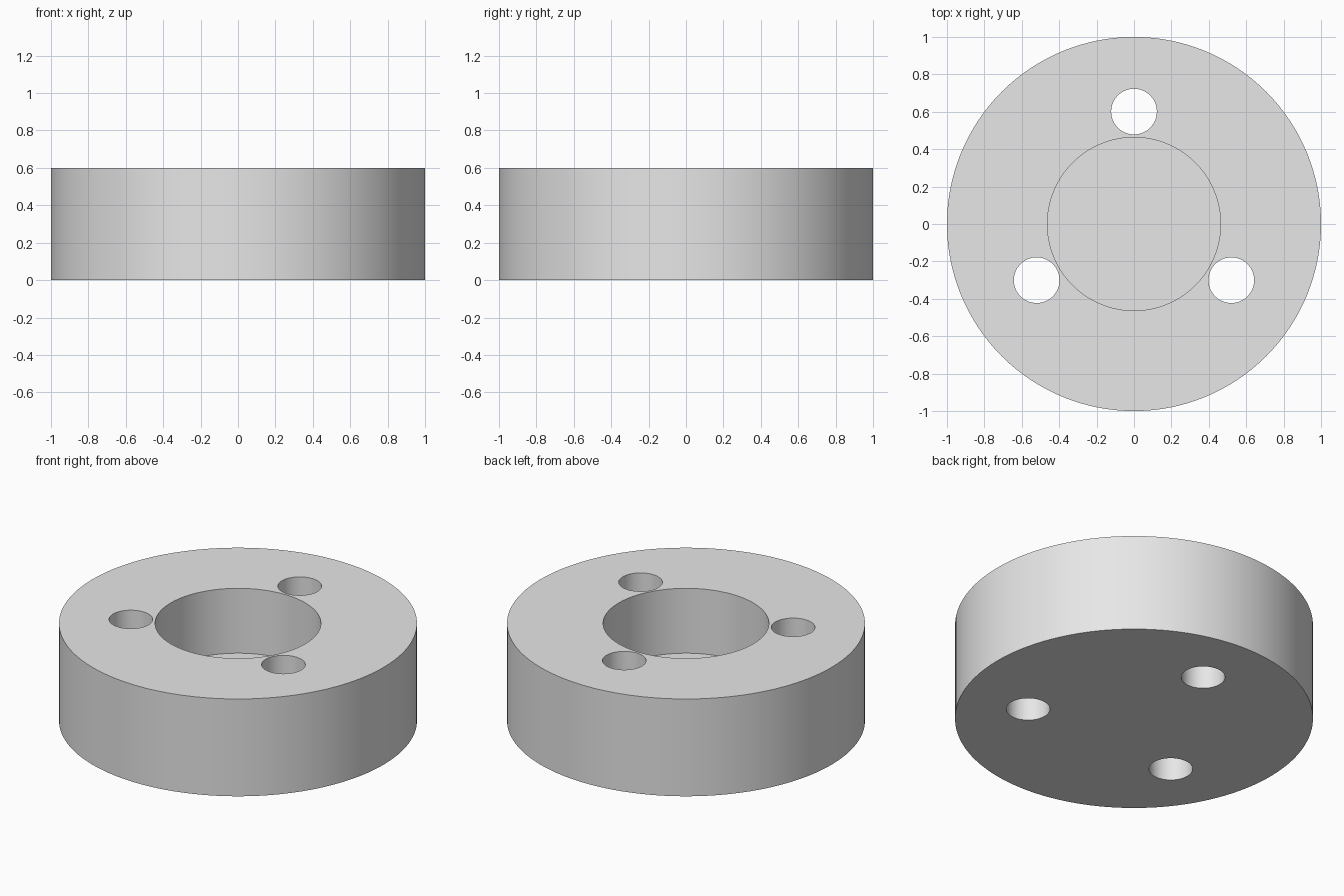
import bpy
from math import cos, sin, radians

OUTER_R, HEIGHT = 1.0, 0.6
BORE_R, FLOOR_Z = 0.463, 0.2
HOLE_R, HOLE_CIRCLE_R = 0.122, 0.601

cube = bpy.data.objects.get("Cube")
if cube:
    bpy.data.objects.remove(cube, do_unlink=True)

# Single grey material
grey = bpy.data.materials.new("light_grey")
grey.use_nodes = True
colour = (0.8, 0.8, 0.8, 1.0)
grey.diffuse_color = colour
grey.node_tree.nodes["Principled BSDF"].inputs["Base Color"].default_value = colour


def cylinder(name, radius, bottom, top, x=0.0, y=0.0, sides=128):
    bpy.ops.mesh.primitive_cylinder_add(
        vertices=sides, radius=radius, depth=top - bottom,
        location=(x, y, (top + bottom) / 2))
    obj = bpy.context.object
    obj.name = obj.data.name = name
    obj.data.materials.append(grey)
    return obj


def cut(body, cutter):
    cutter.hide_render = True
    mod = body.modifiers.new(cutter.name, 'BOOLEAN')
    mod.operation = 'DIFFERENCE'
    mod.solver = 'EXACT'
    mod.object = cutter
    bpy.ops.object.select_all(action='DESELECT')
    body.select_set(True)
    bpy.context.view_layer.objects.active = body
    bpy.ops.object.modifier_apply(modifier=mod.name)
    bpy.data.objects.remove(cutter, do_unlink=True)


# Round body
body = cylinder("flange_body", OUTER_R, 0, HEIGHT)

# Blind centre bore, open at the top
cut(body, cylinder("centre_bore", BORE_R, FLOOR_Z, HEIGHT + 0.1))

# Three through bolt holes, evenly spaced
for i in range(3):
    a = radians(90 + 120 * i)
    cut(body, cylinder(f"bolt_hole_{i + 1}", HOLE_R, -0.1, HEIGHT + 0.1,
                       HOLE_CIRCLE_R * cos(a), HOLE_CIRCLE_R * sin(a), 64))

# Smooth walls with crisp rims
bpy.ops.object.shade_smooth_by_angle(angle=radians(30))
